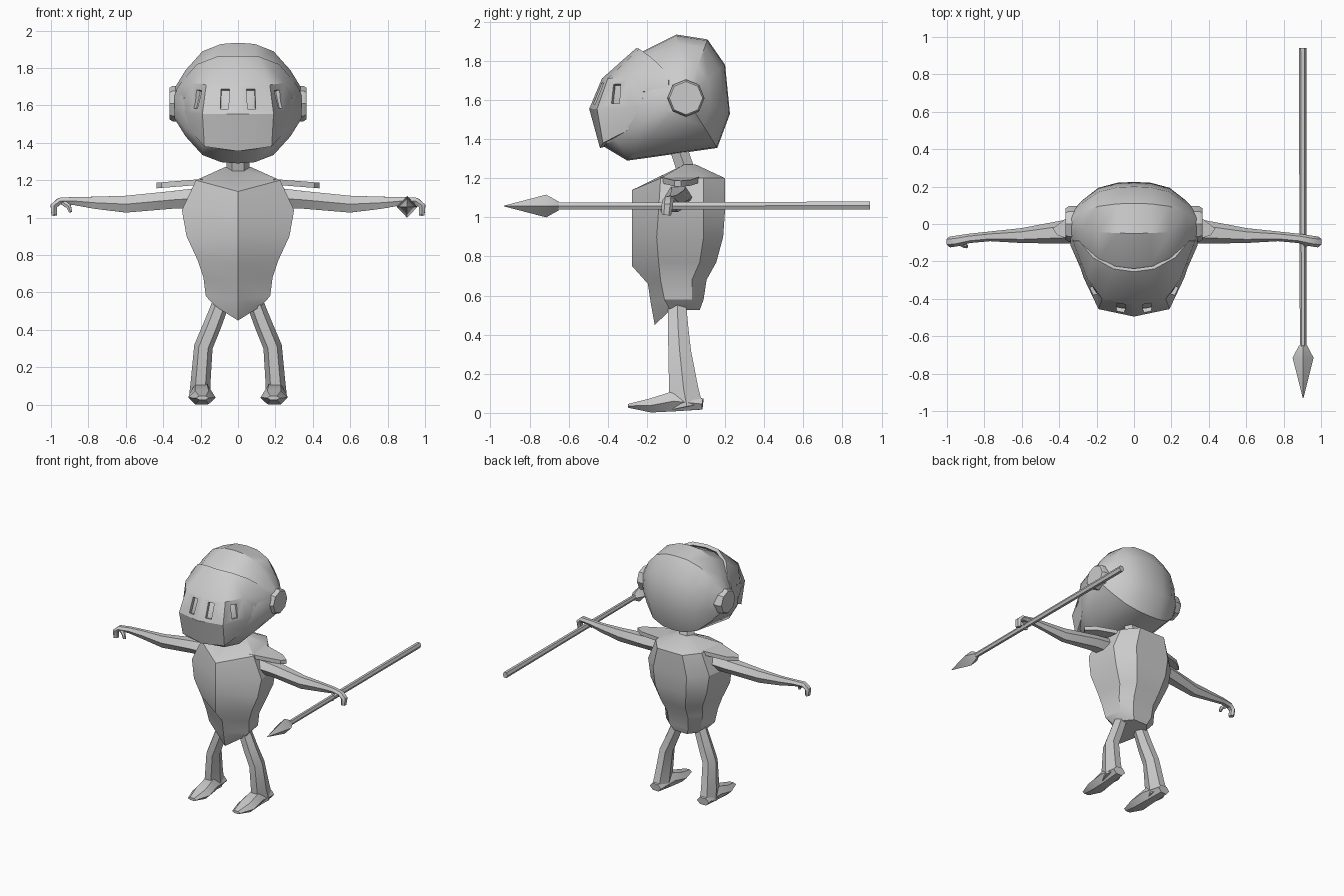
import bpy, bmesh
from math import sin, cos, pi, radians
from mathutils import Vector, Matrix


def add_object(name, bm, mirror=False, angle=32):
    me = bpy.data.meshes.new(name)
    bm.to_mesh(me)
    bm.free()
    me.shade_smooth()
    me.set_sharp_from_angle(angle=radians(angle))
    ob = bpy.data.objects.new(name, me)
    bpy.context.collection.objects.link(ob)
    if mirror:
        ob.modifiers.new("Mirror", "MIRROR").merge_threshold = 0.0005
    return ob


def loft(rings, closed=True):
    """Skin a list of equal-length point rings; closed rings get end caps."""
    bm = bmesh.new()
    vs = [[bm.verts.new(p) for p in r] for r in rings]
    n = len(vs[0])
    for a, b in zip(vs, vs[1:]):
        for i in range(n if closed else n - 1):
            j = (i + 1) % n
            bm.faces.new((a[i], a[j], b[j], b[i]))
    if closed:
        bm.faces.new(vs[0])
        bm.faces.new(vs[-1])
    bmesh.ops.recalc_face_normals(bm, faces=bm.faces)
    return bm


def tube(path, u, n=6):
    """Path of (x, y, z, half size along u, half size across)."""
    u = Vector(u)
    pts = [Vector(p[:3]) for p in path]
    k = 1 / sin(pi / 3) if n == 6 else 1
    rings = []
    for i, p in enumerate(path):
        t = (pts[min(i + 1, len(pts) - 1)] - pts[max(i - 1, 0)]).normalized()
        v = t.cross(u).normalized()
        w = v.cross(t)
        rings.append([pts[i] + w * p[3] * cos(2 * pi * j / n) + v * p[4] * k * sin(2 * pi * j / n)
                      for j in range(n)])
    return loft(rings)


# Helmet shell: side outline (y, z) shrunk towards the ear axis
outline = [(-0.22, 1.85), (-0.05, 1.935), (0.11, 1.91), (0.20, 1.78), (0.225, 1.53),
           (0.16, 1.355), (-0.30, 1.29), (-0.425, 1.365), (-0.455, 1.55), (-0.39, 1.70)]
half = [(0.34, 0.25), (0.28, 0.55), (0.19, 0.86), (0.09, 0.98)]
sections = [(-x, s) for x, s in half] + [(0, 1)] + half[::-1]
add_object("helmet_shell", loft([[(x, y * s, 1.61 + (z - 1.61) * s) for y, z in outline]
                                 for x, s in sections]))

# Visor: columns from the centre to the ear
columns = [
    [(0, -0.255, 1.865), (0, -0.43, 1.71), (0, -0.495, 1.555), (0, -0.44, 1.355)],
    [(0.11, -0.24, 1.862), (0.17, -0.40, 1.71), (0.19, -0.455, 1.555), (0.18, -0.425, 1.38)],
    [(0.22, -0.18, 1.82), (0.25, -0.29, 1.72), (0.268, -0.29, 1.56), (0.25, -0.27, 1.46)],
    [(0.295, -0.09, 1.735), (0.327, -0.09, 1.69), (0.338, -0.08, 1.61), (0.325, -0.09, 1.545)],
]
bm = loft(columns, closed=False)
if sum(f.normal.y for f in bm.faces) > 0:
    bmesh.ops.reverse_faces(bm, faces=bm.faces)
visor = add_object("visor", bm, mirror=True)
sol = visor.modifiers.new("Thickness", "SOLIDIFY")
sol.thickness, sol.offset = 0.025, -1

# Visor slits, cut through with boxes
bm = bmesh.new()
for sx in (-1, 1):
    for x, y, z, rot, w, h in [(0.072, -0.46, 1.638, 6, 0.045, 0.115),
                               (0.225, -0.36, 1.635, 66, 0.045, 0.1),
                               (0.288, -0.215, 1.625, 66, 0.012, 0.035)]:
        m = (Matrix.Translation((sx * x, y, z)) @ Matrix.Rotation(radians(sx * rot), 4, 'Z')
             @ Matrix.Rotation(radians(-18), 4, 'X') @ Matrix.Diagonal((w, 0.12, h, 1)))
        bmesh.ops.create_cube(bm, size=1, matrix=m)
cutter = add_object("slit_cutter", bm)
cutter.hide_render = True
cut = visor.modifiers.new("Slits", "BOOLEAN")
cut.operation, cut.solver, cut.object = 'DIFFERENCE', 'EXACT', cutter
bpy.context.view_layer.objects.active = visor
for name in [m.name for m in visor.modifiers]:
    bpy.ops.object.modifier_apply(modifier=name)
bpy.data.objects.remove(cutter)
visor.data.set_sharp_from_angle(angle=radians(32))

# Ear discs
add_object("ear_disc", tube([(0.29, 0, 1.61, 0.095, 0.095), (0.35, 0, 1.61, 0.095, 0.095),
                             (0.365, 0, 1.61, 0.085, 0.085)], (0, 1, 0), 8), mirror=True)

# Neck
add_object("neck", tube([(0, 0.01, 1.21, 0.062, 0.045), (0, -0.045, 1.37, 0.062, 0.045)], (1, 0, 0)))

# Torso: rings of (front z, side z, half width, front y, side y, back corner y, back y)
torso = [(1.26, 1.27, 0.07, -0.03, -0.01, 0.03, 0.05),
         (1.14, 1.20, 0.225, -0.275, -0.13, 0.09, 0.20),
         (1.03, 1.04, 0.30, -0.275, -0.14, 0.09, 0.20),
         (0.90, 0.90, 0.275, -0.275, -0.15, 0.09, 0.19),
         (0.75, 0.77, 0.215, -0.275, -0.14, 0.07, 0.155),
         (0.66, 0.68, 0.185, -0.195, -0.13, 0.03, 0.105),
         (0.56, 0.58, 0.172, -0.18, -0.11, 0.03, 0.09),
         (0.45, 0.525, 0.12, -0.16, -0.08, 0.01, 0.07)]
rings = []
for zf, zs, w, yf, ys, yc, yb in torso:
    side = [(w, ys, zs), (w * 0.88, yc, zs), (w * 0.48, yb, zs)]
    rings.append([(0, yf, zf)] + side + [(-x, y, z) for x, y, z in side[::-1]])
add_object("torso", loft(rings))

# Shoulder plates
plate = [(0.17, 0.07), (0.37, 0.025), (0.435, -0.025), (0.41, -0.06), (0.19, -0.13)]
add_object("shoulder_plate", loft([[(x, y, z0 - 0.08 * (x - 0.17)) for x, y in plate]
                                   for z0 in (1.178, 1.208)]), mirror=True)

# Arms ending in a hooked hand, plus thumbs
add_object("arm", tube([(0.20, -0.04, 1.105, 0.075, 0.055), (0.35, -0.04, 1.095, 0.065, 0.047),
                        (0.60, -0.062, 1.072, 0.04, 0.045), (0.77, -0.066, 1.08, 0.026, 0.032),
                        (0.88, -0.077, 1.089, 0.025, 0.021), (0.955, -0.092, 1.088, 0.029, 0.018),
                        (0.985, -0.096, 1.062, 0.029, 0.018), (0.982, -0.1, 1.012, 0.024, 0.015)],
                       (0, 1, 0)), mirror=True, angle=40)
add_object("thumb", tube([(0.935, -0.10, 1.08, 0.015, 0.014), (0.905, -0.115, 1.06, 0.014, 0.013),
                          (0.895, -0.12, 1.03, 0.01, 0.009)], (0, 1, 0)), mirror=True)

# Legs and feet
add_object("leg", tube([(0.085, -0.045, 0.56, 0.045, 0.045), (0.135, -0.04, 0.43, 0.048, 0.052),
                        (0.185, -0.032, 0.31, 0.05, 0.058), (0.20, -0.012, 0.12, 0.053, 0.075),
                        (0.205, 0.005, 0.03, 0.058, 0.08)], (1, 0, 0)), mirror=True)
add_object("foot", tube([(0.205, 0.085, 0.045, 0.05, 0.028), (0.197, -0.06, 0.06, 0.062, 0.052),
                         (0.193, -0.18, 0.038, 0.073, 0.036), (0.19, -0.295, 0.036, 0.035, 0.01)],
                        (1, 0, 0)), mirror=True)

# Spear
add_object("spear_shaft", tube([(0.902, 0.94, 1.06, 0.021, 0.021), (0.904, -0.67, 1.058, 0.017, 0.017)],
                               (1, 0, 0)))
add_object("spear_head", tube([(0.904, -0.65, 1.058, 0.022, 0.022), (0.904, -0.715, 1.058, 0.056, 0.058),
                               (0.904, -0.93, 1.058, 0.002, 0.002)], (1, 0, 0), 4))
